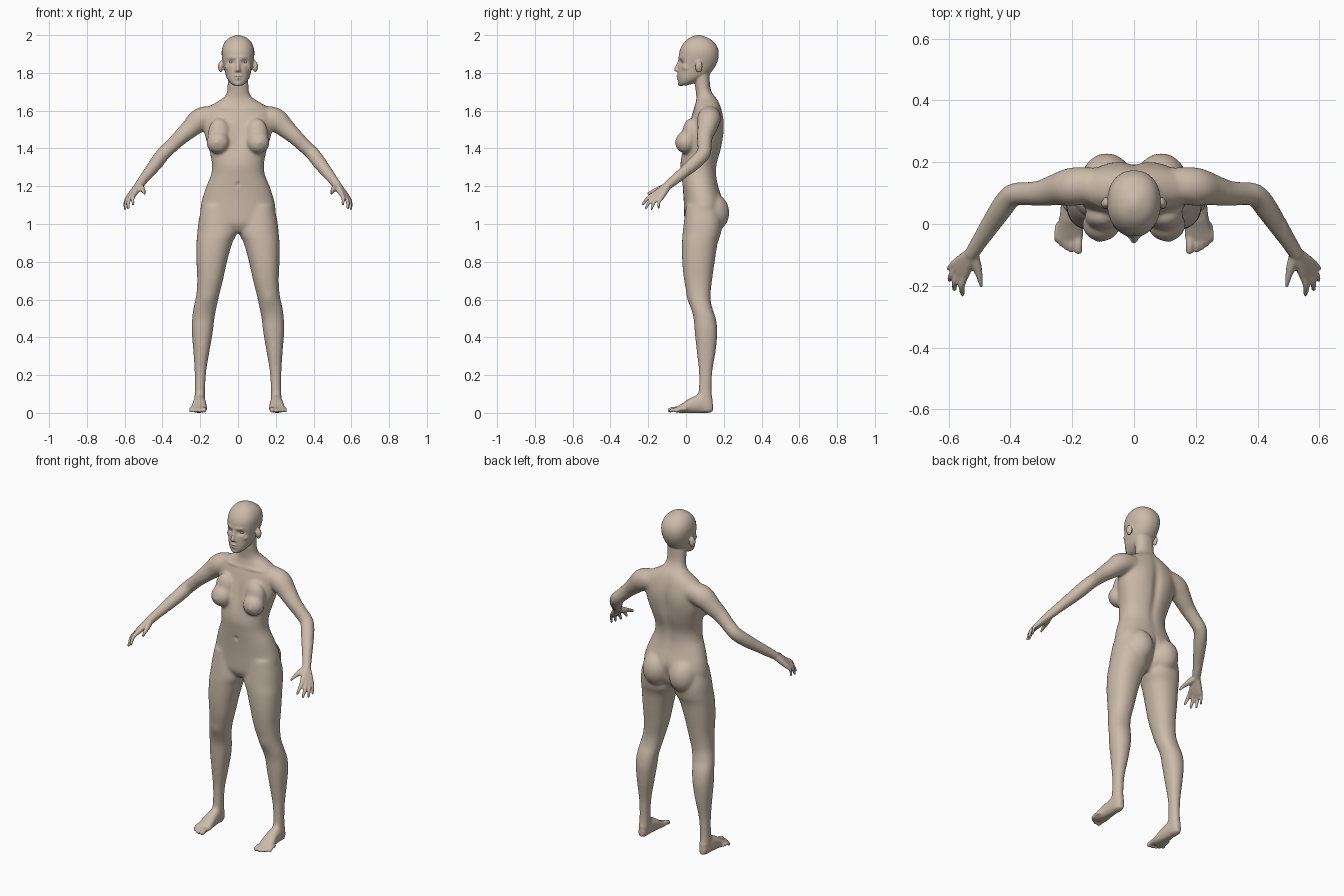
import bpy, bmesh, math
from mathutils import Vector, Matrix

bm = bmesh.new()


def spline(rows, n=5):
    """Catmull-Rom interpolation of equal-length tuples."""
    rows = [Vector(r) for r in rows]
    ext = [rows[0]] + rows + [rows[-1]]
    out = []
    for i in range(len(rows) - 1):
        a, b, c, d = ext[i:i + 4]
        for k in range(n):
            t = k / n
            out.append(0.5 * (2 * b + (c - a) * t + (2 * a - 5 * b + 4 * c - d) * t * t
                              + (3 * b - a - 3 * c + d) * t ** 3))
    return out + [rows[-1]]


def skin(rings):
    """Closed skin over a list of point rings."""
    rv = [[bm.verts.new(p) for p in r] for r in rings]
    n = len(rv[0])
    for r0, r1 in zip(rv, rv[1:]):
        for i in range(n):
            bm.faces.new((r0[i], r0[(i + 1) % n], r1[(i + 1) % n], r1[i]))
    bm.faces.new(rv[0][::-1])
    bm.faces.new(rv[-1])


def loft(rows, axis='z', power=0.9, n=32):
    """Rows are (t, a0, a1, b0, b1): bounds of a rounded section at height t."""
    rings = []
    for t, a0, a1, b0, b1 in spline(rows):
        ring = []
        for i in range(n):
            c, s = math.cos(math.tau * i / n), math.sin(math.tau * i / n)
            a = (a0 + a1) / 2 + (a1 - a0) / 2 * math.copysign(abs(c) ** power, c)
            b = (b0 + b1) / 2 + (b1 - b0) / 2 * math.copysign(abs(s) ** power, s)
            ring.append((a, b, t) if axis == 'z' else (a, t, b))
        rings.append(ring)
    skin(rings)


def ball(c, r):
    r = r if isinstance(r, tuple) else (r, r, r)
    bmesh.ops.create_uvsphere(bm, u_segments=24, v_segments=14, radius=1,
                              matrix=Matrix.Translation(c) @ Matrix.Diagonal((*r, 1)))


def tube(rows, n=16):
    """Round tube through (x, y, z, radius) with ball ends."""
    pts = spline(rows)
    rings = []
    for i, p in enumerate(pts):
        d = pts[min(i + 1, len(pts) - 1)].xyz - pts[max(i - 1, 0)].xyz
        q = d.to_track_quat('Z', 'Y')
        rings.append([p.xyz + q @ Vector((p.w * math.cos(math.tau * k / n),
                                          p.w * math.sin(math.tau * k / n), 0)) for k in range(n)])
    skin(rings)
    for p in (pts[0], pts[-1]):
        ball(p.xyz, p.w)


# Leg
loft([(1.10, .03, .19, .0, .17), (1.02, .012, .208, -.01, .19), (.95, .006, .216, -.018, .185),
      (.90, .03, .22, -.021, .168), (.80, .058, .22, -.02, .152), (.70, .08, .216, -.01, .138),
      (.62, .10, .222, .008, .13), (.56, .113, .235, .025, .138), (.50, .125, .243, .04, .158),
      (.43, .133, .245, .046, .166), (.33, .15, .237, .056, .158), (.22, .168, .23, .068, .14),
      (.12, .174, .229, .067, .136), (.06, .174, .231, .055, .142), (.01, .18, .228, .07, .138)])
# Foot and toes
loft([(.142, .187, .218, .008, .05), (.12, .178, .228, 0, .08), (.08, .172, .235, 0, .10),
      (.03, .168, .24, 0, .083), (-.02, .164, .25, 0, .05), (-.05, .166, .252, .002, .032),
      (-.06, .17, .245, .006, .026)], 'y')
for i, (x, y, r) in enumerate([(.180, -.085, .0135), (.203, -.085, .009), (.220, -.077, .0085),
                               (.236, -.066, .0085), (.251, -.052, .0085)]):
    tube([(x * .9 + .02, y + .05, .02, r), (x, y + .02, .02, r), (x, y, r + .001, r)])
# Buttock, breast
ball((.088, .135, 1.06), (.085, .095, .105))
ball((.106, -.002, 1.432), (.062, .055, .06))
ball((.10, .025, 1.475), (.06, .045, .085))
ball((.114, -.054, 1.43), .009)
# Arm
tube([(.10, .13, 1.57, .05), (.16, .125, 1.565, .06), (.205, .12, 1.548, .062),
      (.25, .112, 1.508, .052), (.30, .10, 1.463, .043), (.35, .098, 1.415, .038),
      (.395, .092, 1.372, .038), (.435, .042, 1.32, .037), (.485, -.035, 1.255, .029),
      (.525, -.095, 1.205, .023)], 24)
# Hand: palm bone, knuckle, finger tip
for k, tip, r in [((.548, -.168, 1.158), (.555, -.228, 1.105), .0095),
                  ((.564, -.160, 1.147), (.582, -.212, 1.085), .0095),
                  ((.576, -.147, 1.14), (.598, -.182, 1.08), .009),
                  ((.582, -.130, 1.14), (.599, -.145, 1.085), .008)]:
    k, tip = Vector(k), Vector(tip)
    mid = (k + tip) / 2 + Vector((.006, -.004, .006))
    tube([(.525, -.095, 1.205, .021), (*((k + Vector((.525, -.095, 1.205))) / 2), .018), (*k, .0135)])
    tube([(*k, .0125), (*mid, r + .001), (*tip, r * .8)])
tube([(.522, -.10, 1.20, .02), (.508, -.14, 1.185, .016), (.50, -.17, 1.175, .011),
      (.493, -.198, 1.162, .0085)])
# Ear, cheekbone, nostril
ball((.091, .068, 1.832), (.011, .02, .032))
ball((.048, .003, 1.828), (.022, .024, .02))
ball((.010, -.043, 1.811), .0085)

# Mirror the paired parts
dup = bmesh.ops.duplicate(bm, geom=bm.verts[:] + bm.edges[:] + bm.faces[:])['geom']
for v in dup:
    if isinstance(v, bmesh.types.BMVert):
        v.co.x *= -1

# Torso and neck: z, half width, front, back
loft([(z, -w, w, f, b) for z, w, f, b in [
    (.955, .06, .02, .13), (1.0, .17, -.006, .17), (1.06, .198, -.01, .19), (1.12, .193, -.012, .195),
    (1.2, .168, -.018, .172), (1.26, .143, -.025, .162), (1.32, .138, -.03, .166),
    (1.40, .155, -.018, .188), (1.47, .176, .0, .197), (1.54, .182, .02, .2), (1.59, .18, .035, .193),
    (1.62, .155, .045, .185), (1.645, .115, .052, .175), (1.665, .082, .055, .163),
    (1.69, .062, .053, .142), (1.73, .055, .048, .128), (1.80, .055, .04, .125)]])
# Head
loft([(z, -w, w, f, b) for z, w, f, b in [
    (1.732, .02, -.033, .0), (1.745, .04, -.04, .04), (1.77, .058, -.043, .09), (1.80, .068, -.043, .13),
    (1.84, .077, -.041, .158), (1.88, .085, -.038, .172), (1.92, .086, -.033, .172),
    (1.955, .075, -.015, .156), (1.98, .054, .01, .127), (1.995, .025, .04, .092),
    (2.0, .008, .058, .074)]])
# Nose, lips, chin
tube([(0, -.034, 1.868, .008), (0, -.043, 1.842, .009), (0, -.053, 1.818, .0115)])
ball((0, -.041, 1.783), (.022, .011, .006))
ball((0, -.039, 1.770), (.019, .011, .007))
ball((0, -.029, 1.744), (.022, .016, .014))

bmesh.ops.recalc_face_normals(bm, faces=bm.faces[:])
mesh = bpy.data.meshes.new("body")
bm.to_mesh(mesh)
bm.free()
body = bpy.data.objects.new("body", mesh)
bpy.context.collection.objects.link(body)

# Fuse the parts into one skin
rem = body.modifiers.new("fuse", 'REMESH')
rem.mode, rem.voxel_size = 'VOXEL', .005
dg = bpy.context.evaluated_depsgraph_get()
fused = bpy.data.meshes.new_from_object(body.evaluated_get(dg))
body.modifiers.clear()
bm = bmesh.new()
bm.from_mesh(fused)


def relax(verts, times):
    for _ in range(times):
        bmesh.ops.smooth_vert(bm, verts=verts, factor=.5,
                              use_axis_x=True, use_axis_y=True, use_axis_z=True)


relax([v for v in bm.verts if abs(v.co.x) < .49 and .07 < v.co.z < 1.72], 20)
relax(bm.verts[:], 2)

# Soft sculpted hollows and bumps: centre, spread, push
sculpt = [((.035, -.033, 1.857), (.014, .03, .009), (0, .013, 0)),      # eye socket
          ((.028, -.035, 1.882), (.02, .03, .006), (0, -.004, 0)),      # brow
          ((0, -.05, 1.7765), (.02, .02, .002), (0, .005, 0)),          # mouth line
          ((.104, .064, 1.834), (.01, .008, .013), (-.006, 0, 0)),      # ear hollow
          ((0, .2, 1.42), (.018, .06, .13), (0, -.012, 0)),             # spine
          ((0, .2, 1.03), (.01, .06, .06), (0, -.015, 0)),              # buttock cleft
          ((.08, .2, 1.50), (.035, .04, .05), (0, .005, 0)),            # shoulder blade
          ((0, -.02, 1.21), (.007, .03, .009), (0, .007, 0)),           # navel
          ((0, .0, 1.45), (.018, .05, .06), (0, .008, 0)),              # breastbone
          ((.16, .01, .60), (.025, .03, .03), (0, -.006, 0)),           # kneecap
          ((.09, .045, 1.615), (.05, .02, .006), (0, -.005, 0))]        # collarbone
for c, s, d in sculpt:
    for v in bm.verts:
        p = v.co
        if abs(p.z - c[2]) > 3 * s[2] or abs(p.y - c[1]) > 3 * s[1]:
            continue
        e = ((abs(p.x) - c[0]) / s[0]) ** 2 + ((p.y - c[1]) / s[1]) ** 2 + ((p.z - c[2]) / s[2]) ** 2
        w = math.exp(-e / 2)
        p += Vector((math.copysign(d[0], p.x), d[1], d[2])) * w
relax(bm.verts[:], 1)
bm.to_mesh(fused)
bm.free()
body.data = fused

# Eyeballs
eyes = []
for s, side in ((-1, "right"), (1, "left")):
    bm = bmesh.new()
    ball((s * .034, -.0105, 1.857), (.015, .0125, .008))
    m = bpy.data.meshes.new(side + "_eye")
    bm.to_mesh(m)
    bm.free()
    o = bpy.data.objects.new(side + "_eye", m)
    bpy.context.collection.objects.link(o)
    eyes.append(o)

# Smooth shading and skin colour
mat = bpy.data.materials.new("skin")
mat.diffuse_color = (.6, .5, .4, 1)
for o in [body] + eyes:
    o.data.materials.clear()
    o.data.materials.append(mat)
    for f in o.data.polygons:
        f.use_smooth = True
